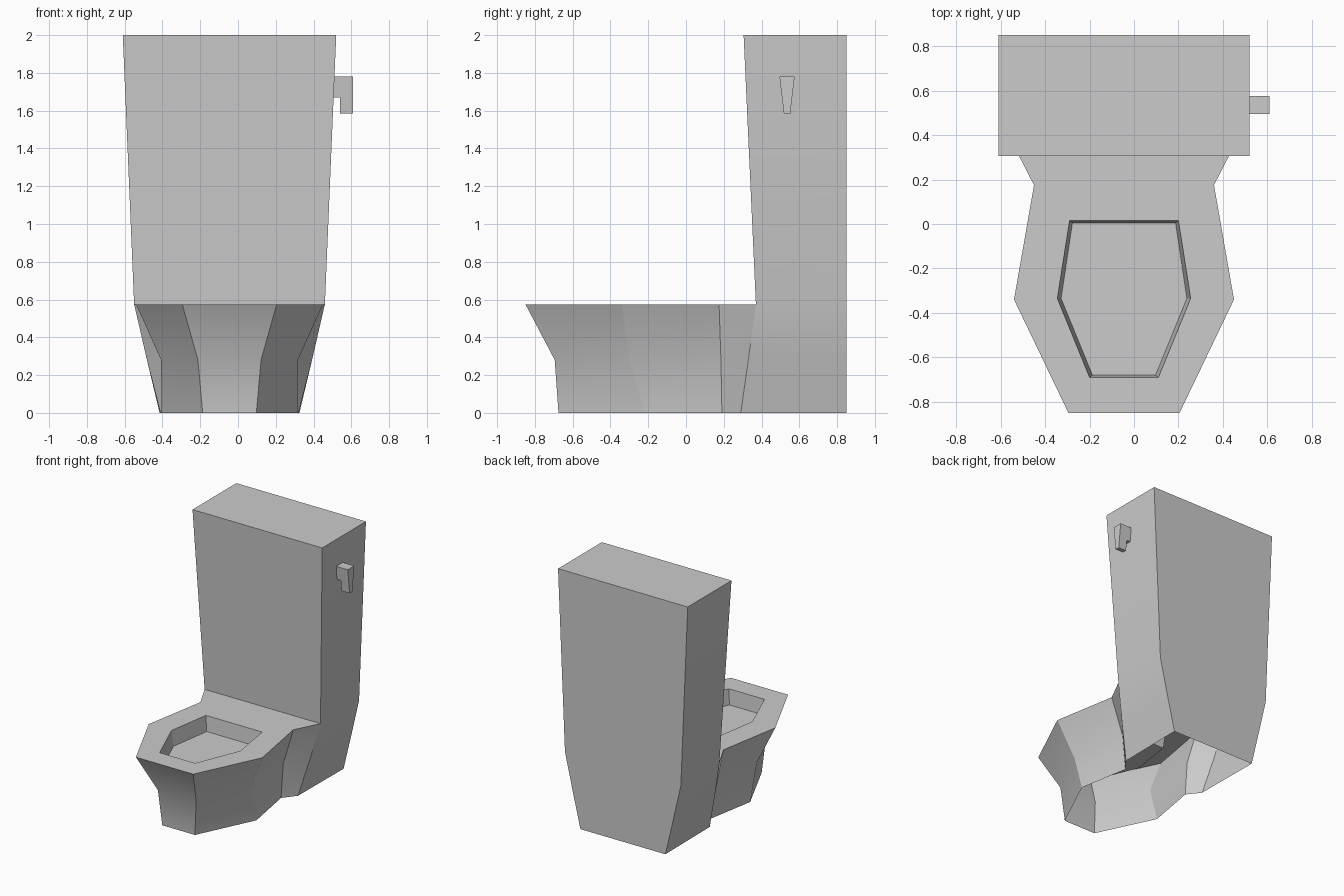
import bpy, bmesh, math

if "Cube" in bpy.data.objects:
    bpy.data.objects.remove(bpy.data.objects["Cube"])

CX = -0.045  # symmetry plane of the body


def finish(name, bm):
    bmesh.ops.recalc_face_normals(bm, faces=bm.faces[:])
    me = bpy.data.meshes.new(name)
    bm.to_mesh(me)
    bm.free()
    ob = bpy.data.objects.new(name, me)
    bpy.context.collection.objects.link(ob)
    bpy.ops.object.select_all(action='DESELECT')
    ob.select_set(True)
    bpy.context.view_layer.objects.active = ob
    bpy.ops.object.shade_smooth_by_angle(angle=math.radians(30))
    return ob


def ring(bm, half, z):
    """Closed mirrored loop from (half width, y) points, front to back."""
    right = [bm.verts.new((CX + w, y, z)) for w, y in half]
    left = [bm.verts.new((CX - w, y, z)) for w, y in reversed(half)]
    return right + left


def bridge(bm, a, b):
    n = len(a)
    for i in range(n):
        j = (i + 1) % n
        bm.faces.new((a[i], a[j], b[j], b[i]))


bm = bmesh.new()

# pedestal walls: front corner, widest, waist, tank front, tank back
base = ring(bm, [(.142, -.675), (.36, -.22), (.287, .19), (.365, .29), (.37, .85)], 0)
mid = ring(bm, [(.167, -.695), (.362, -.30), (.31, .185), (.437, .33), (.437, .85)], .28)
rim = ring(bm, [(.25, -.85), (.495, -.34), (.405, .175), (.505, .37), (.505, .85)], .575)
bridge(bm, base, mid)
bridge(bm, mid, rim)

# rim surface around the basin opening
hole = ring(bm, [(.155, -.69), (.30, -.335), (.245, .015)], .575)
outer = rim[:3] + rim[7:]
bridge(bm, outer, hole)
bm.faces.new((rim[2], rim[3], rim[6], rim[7]))

# sunken basin
floor = ring(bm, [(.142, -.68), (.283, -.335), (.232, .005)], .455)
bridge(bm, hole, floor)
bm.faces.new(floor)

# tank, flaring upward
top = ring(bm, [(.565, .305), (.565, .85)], 2.0)
bridge(bm, rim[3:7], top)
bm.faces.new(top)
finish("toilet_body", bm)

# flush handle: L profile, narrower toward the bottom
bm = bmesh.new()
profile = [(.50, 1.78), (.61, 1.78), (.61, 1.585), (.54, 1.585), (.54, 1.67), (.50, 1.67)]
sides = []
for s in (-1, 1):
    sides.append([bm.verts.new((x, .535 + s * (.017 + .023 * (z - 1.585) / .195), z))
                  for x, z in profile])
bridge(bm, *sides)
for side in sides:
    bm.faces.new(side)
finish("flush_handle", bm)
